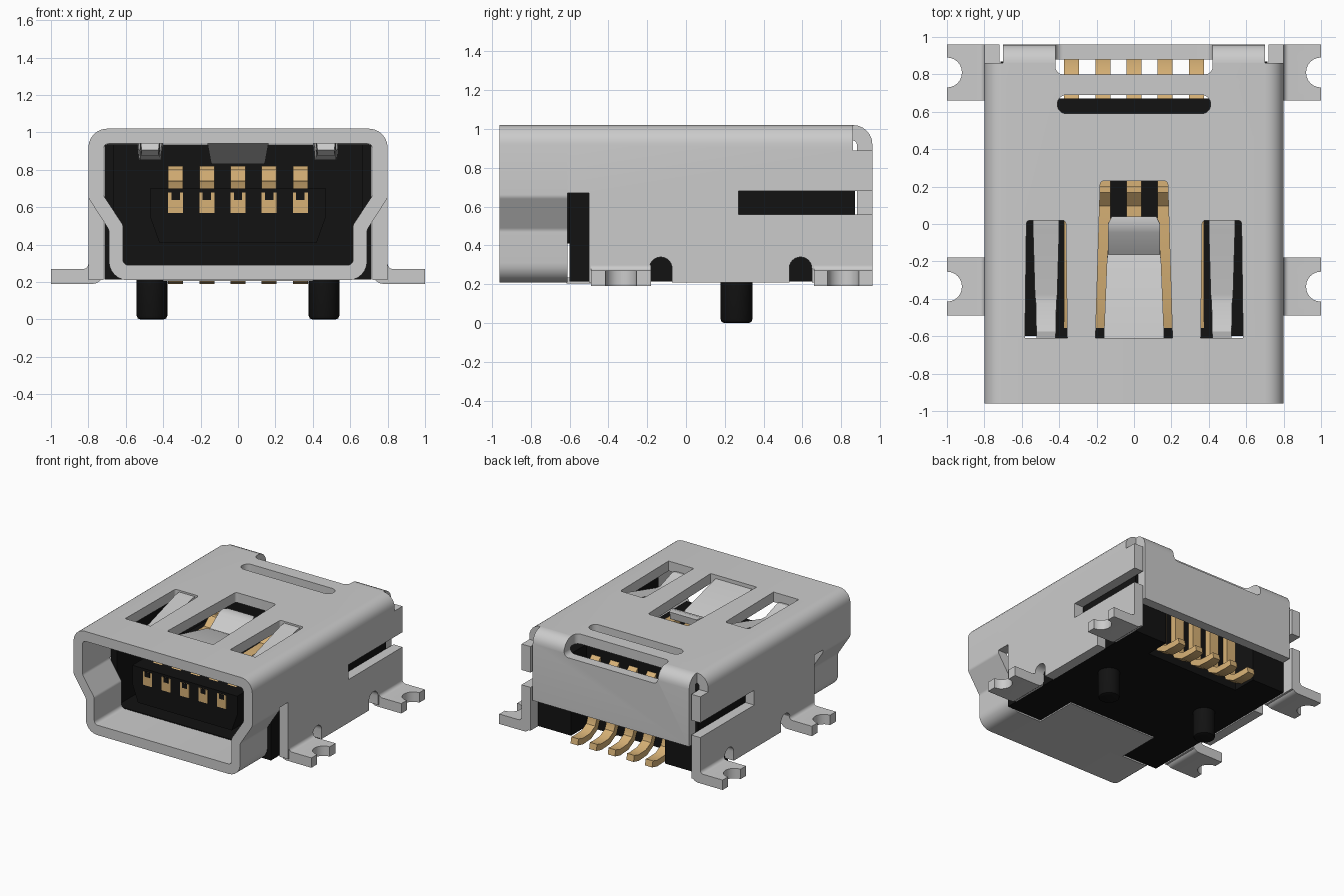
import bpy, bmesh, math
from mathutils import Vector

if "Cube" in bpy.data.objects:
    bpy.data.objects.remove(bpy.data.objects["Cube"])


def material(name, col):
    m = bpy.data.materials.new(name)
    m.diffuse_color = (*col, 1)
    m.use_nodes = True
    m.node_tree.nodes["Principled BSDF"].inputs["Base Color"].default_value = m.diffuse_color
    return m


STEEL = material("light grey metal", (0.60, 0.60, 0.60))
BLACK = material("black plastic", (0.006, 0.006, 0.006))
GOLD = material("gold contact", (0.68, 0.44, 0.18))


def finish(name, bm, mat):
    bmesh.ops.recalc_face_normals(bm, faces=bm.faces)
    me = bpy.data.meshes.new(name)
    bm.to_mesh(me)
    bm.free()
    ob = bpy.data.objects.new(name, me)
    bpy.context.collection.objects.link(ob)
    me.materials.append(mat)
    return ob


def rounded(pts, n=6):
    """Polygon of (u, v, radius) corners -> list of (u, v)."""
    out = []
    for i, (u, v, r) in enumerate(pts):
        p = Vector((u, v))
        if r == 0:
            out.append(p)
            continue
        a = Vector(pts[i - 1][:2]) - p
        b = Vector(pts[(i + 1) % len(pts)][:2]) - p
        half = a.angle(b) / 2
        a, b = a.normalized(), b.normalized()
        c = p + (a + b).normalized() * (r / math.sin(half))
        d = r / math.tan(half)
        s, e = p + a * d - c, p + b * d - c
        sweep = s.angle(e)
        for k in range(n + 1):
            t = k / n
            out.append(c + (s * math.sin((1 - t) * sweep) + e * math.sin(t * sweep)) / math.sin(sweep))
    return out


def prism(name, pts, axis, lo, hi, mat=STEEL):
    pts = rounded([(*p, 0) if len(p) == 2 else p for p in pts])
    place = {'x': lambda p: (lo, p[0], p[1]), 'y': lambda p: (p[0], lo, p[1]), 'z': lambda p: (p[0], p[1], lo)}[axis]
    bm = bmesh.new()
    f = bm.faces.new([bm.verts.new(place(p)) for p in pts])
    ext = bmesh.ops.extrude_face_region(bm, geom=[f])
    move = Vector([hi - lo if a == axis else 0 for a in 'xyz'])
    bmesh.ops.translate(bm, vec=move, verts=[g for g in ext['geom'] if isinstance(g, bmesh.types.BMVert)])
    return finish(name, bm, mat)


def rect(u0, u1, v0, v1, r=0):
    return [(u0, v0, r), (u1, v0, r), (u1, v1, r), (u0, v1, r)]


def box(name, x0, x1, y0, y1, z0, z1, mat=STEEL):
    return prism(name, rect(x0, x1, y0, y1), 'z', z0, z1, mat)


def cut(ob, cutters):
    for c in cutters:
        m = ob.modifiers.new("cut", 'BOOLEAN')
        m.operation, m.solver, m.object = 'DIFFERENCE', 'EXACT', c
        bpy.context.view_layer.objects.active = ob
        bpy.ops.object.modifier_apply(modifier=m.name)
        bpy.data.objects.remove(c)


def strip(name, cx, path, mat, t):
    """Bent flat strip: path of (y, z, half width), centred on the path."""
    bm = bmesh.new()
    rings = []
    for i, (y, z, w) in enumerate(path):
        p0, p1 = path[max(i - 1, 0)], path[min(i + 1, len(path) - 1)]
        d = Vector((p1[0] - p0[0], p1[1] - p0[1])).normalized() * t / 2
        ny, nz = -d.y, d.x
        rings.append([bm.verts.new((cx + sx * w, y + s * ny, z + s * nz))
                      for sx, s in ((-1, -1), (1, -1), (1, 1), (-1, 1))])
    for a, b in zip(rings, rings[1:]):
        for k in range(4):
            bm.faces.new((a[k], a[(k + 1) % 4], b[(k + 1) % 4], b[k]))
    bm.faces.new(rings[0])
    bm.faces.new(rings[-1])
    return finish(name, bm, mat)


# Front mouth: tapered tube
def mouth(xt, zt, xb, zb, zs0, zs1, rt, rb):
    right = [(xb, zb, rb), (xb, zs0, .04), (xt, zs1, .04), (xt, zt, rt)]
    return right + [(-x, z, r) for x, z, r in reversed(right)]


ring = prism("mouth_shell", mouth(.8, 1.02, .69, .21, .48, .65, .1, .1), 'y', -.96, -.61)
cut(ring, [prism("c", mouth(.72, .94, .615, .29, .505, .665, .03, .03), 'y', -1, -.5)])

# Main shell: upside-down U with all its openings
shell = prism("main_shell", [(.8, .21), (.8, 1.02, .1), (-.8, 1.02, .1), (-.8, .21),
                             (-.72, .21), (-.72, .94, .03), (.72, .94, .03), (.72, .21)], 'y', -.61, .96)
cutters = [
    box("c", -1, 1, -.7, -.5, .1, .67),                                   # gap behind the mouth
    prism("c", rect(.27, 1.1, .56, .68), 'x', -1, 1),                     # side slots
    box("c", -1, 1, .86, 1.1, .89, 1.2),                                  # rear corners
    prism("c", rect(-.41, .41, .59, .69, .049), 'z', .8, 1.2),            # top slot
    prism("c", rect(-.42, .42, .8, 1.2, .04), 'z', .8, 1.2),              # rear notch
    prism("c", [(-.18, .23, .02), (.18, .23, .02), (.21, -.75, .02), (-.21, -.75, .02)], 'z', .8, 1.2),
]
for y in (-.13, .59):
    cutters.append(prism("c", rect(y - .058, y + .058, .1, .34, .057), 'x', -1, 1))
for s in (-1, 1):
    cutters.append(prism("c", [(s * .365, .02, .02), (s * .575, .02, .02), (s * .585, -.75, .03),
                               (s * .355, -.75, .03)], 'z', .8, 1.2))
cut(shell, cutters)

# Back plate folded down from the top
back = prism("back_plate", [(.86, 1.02), (.96, 1.02, .099), (.96, .46), (.88, .46), (.88, .94, .02), (.86, .94)],
             'x', -.7, .7)
cut(back, [prism("c", rect(-.42, .42, .89, 1.3, .04), 'y', .7, 1.1)])

# Bottom plate tab
box("bottom_tab", -.4, .4, -.615, -.25, .205, .235)

# Solder feet
for s in (-1, 1):
    for y0, y1 in ((-.49, -.18), (.66, .96)):
        foot = prism("solder_foot", [(s * .72, .30), (s * .72, .19, .06), (s, .19), (s, .27),
                                     (s * .8, .27, .028), (s * .8, .30)], 'y', y0, y1)
        ym = (y0 + y1) / 2
        cut(foot, [prism("c", rect(s * .92, s * 1.2, ym - .08, ym + .08, .079), 'z', 0, .5)])

# Spring tabs in the top
strip("centre_spring", 0, [(-.77, .985, .165), (-.7, .98, .165), (-.2, .87, .145), (-.15, .86, .14),
                           (-.03, .945, .14), (.0, .955, .14), (.035, .95, .12)], STEEL, .06)
for s in (-1, 1):
    strip("side_spring", s * .47, [(.04, .98, .07), (-.02, .975, .07), (-.37, .88, .06), (-.43, .88, .055),
                                   (-.58, .935, .052), (-.62, .925, .05), (-.645, .89, .045)], STEEL, .055)

# Black plastic body
box("body_floor", -.715, .715, -.6, .67, .215, .29, BLACK)
box("body_block", -.715, .715, .25, .67, .22, .935, BLACK)
for s in (-1, 1):
    a, b = sorted((s * .42, s * .715))
    box("body_flank", a, b, .66, .87, .215, .88, BLACK)
    a, b = sorted((s * .665, s * .715))
    box("body_side_wall", a, b, -.6, .26, .22, .935, BLACK)
prism("tongue", [(-.42, .41), (.42, .41), (.47, .55), (.47, .70), (-.47, .70), (-.47, .55)], 'y', -.68, .26, BLACK)

# Locating pegs
for s in (-1, 1):
    bm = bmesh.new()
    bmesh.ops.create_cone(bm, cap_ends=True, segments=32, radius1=.082, radius2=.082, depth=.24)
    bmesh.ops.translate(bm, vec=(s * .46, .26, .12), verts=bm.verts)
    rim = [e for e in bm.edges if all(v.co.z < .01 for v in e.verts)]
    bmesh.ops.bevel(bm, geom=rim, offset=.02, segments=2, affect='EDGES', profile=.5)
    finish("locating_peg", bm, BLACK)

# Five contacts
for i in range(-2, 3):
    x = i * .1665
    w = .04
    strip("contact", x, [(-.59, .665, w), (-.4, .715, w), (.1, .72, w), (.17, .78, w), (.67, .785, w),
                         (.70, .76, w), (.70, .32, w), (.725, .26, w), (.80, .22, w), (.90, .215, w),
                         (.95, .225, w * .8)], GOLD, .05)
    box("contact_tip", x - w, x + w, -.684, -.67, .57, .68, GOLD)
    box("contact_tip_recess", x - w * .55, x + w * .55, -.686, -.68, .64, .68, BLACK)
    box("contact_root", x - w, x + w, .2, .26, .74, .82, GOLD)

# Smooth rounded bends, keep edges sharp
for ob in bpy.context.collection.objects:
    bpy.ops.object.select_all(action='DESELECT')
    ob.select_set(True)
    bpy.context.view_layer.objects.active = ob
    bpy.ops.object.shade_smooth_by_angle(angle=math.radians(30))
